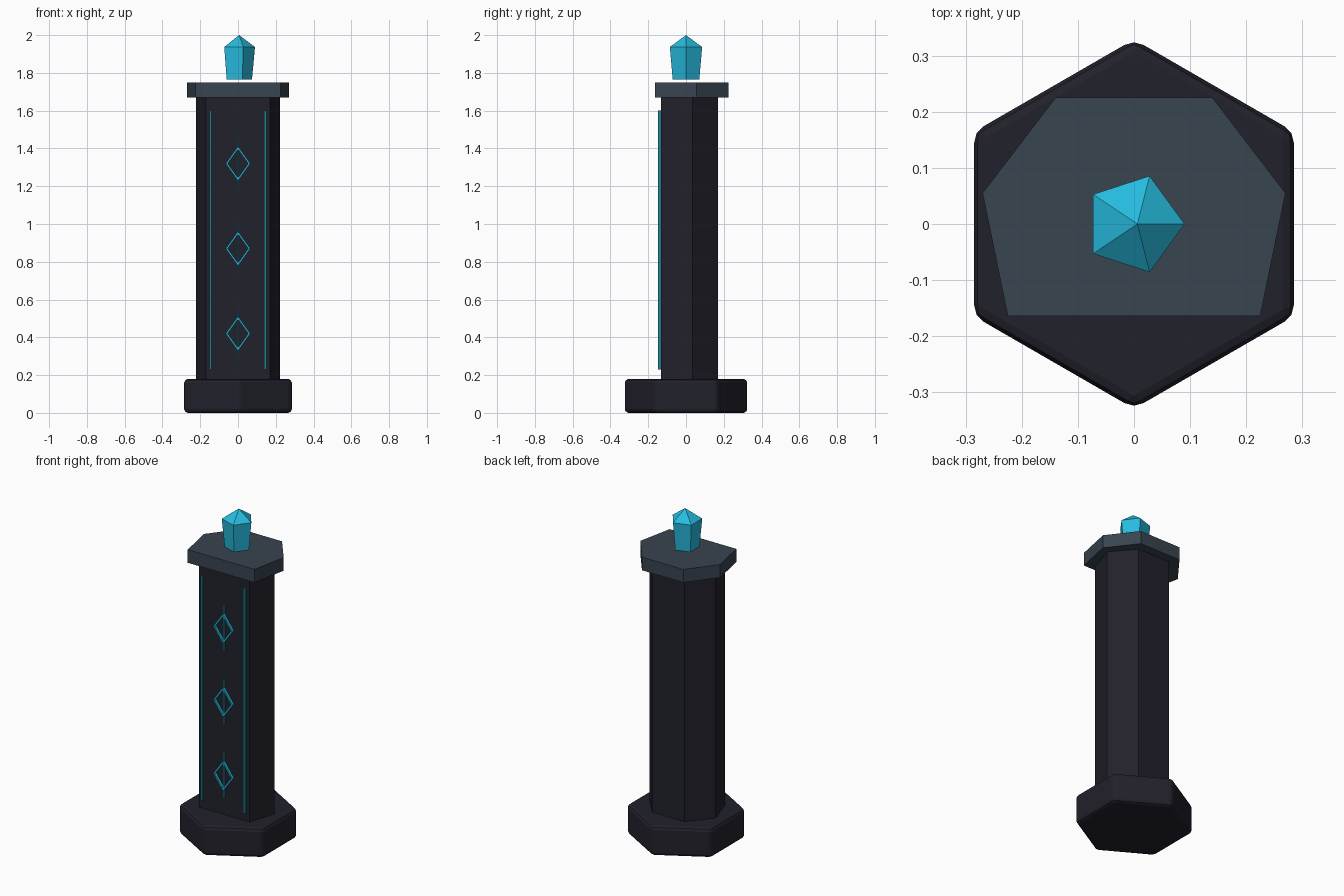
import bpy, bmesh, math
from mathutils import Matrix

if "Cube" in bpy.data.objects:
    bpy.data.objects.remove(bpy.data.objects["Cube"])


def material(name, rgb):
    m = bpy.data.materials.new(name)
    m.diffuse_color = (*rgb, 1)
    m.use_nodes = True
    m.node_tree.nodes["Principled BSDF"].inputs["Base Color"].default_value = m.diffuse_color
    return m


STONE = material("dark stone", (0.0155, 0.0150, 0.0245))
SLATE = material("slate", (0.040, 0.058, 0.080))
CYAN = material("bright cyan", (0.02, 0.50, 0.74))
TEAL = material("deep teal", (0.012, 0.23, 0.30))


def finish(name, bm, mat):
    bmesh.ops.recalc_face_normals(bm, faces=bm.faces)
    me = bpy.data.meshes.new(name)
    bm.to_mesh(me)
    bm.free()
    me.materials.append(mat)
    ob = bpy.data.objects.new(name, me)
    bpy.context.collection.objects.link(ob)
    return ob


def loft(name, rings, mat, apex=None):
    """Skin a stack of equal rings; close with caps or a pointed apex."""
    bm = bmesh.new()
    rows = [[bm.verts.new(p) for p in ring] for ring in rings]
    n = len(rows[0])
    for lo, hi in zip(rows, rows[1:]):
        for i in range(n):
            j = (i + 1) % n
            bm.faces.new((lo[i], lo[j], hi[j], hi[i]))
    bm.faces.new(rows[0][::-1])
    if apex:
        tip = bm.verts.new(apex)
        for i in range(n):
            bm.faces.new((rows[-1][i], rows[-1][(i + 1) % n], tip))
    else:
        bm.faces.new(rows[-1])
    return finish(name, bm, mat)


def regular(n, r, z, start=0.0):
    return [(r * math.cos(start + math.tau * i / n),
             r * math.sin(start + math.tau * i / n), z) for i in range(n)]


def mirrored(half, z):
    """Symmetric outline from its right half, listed front to back."""
    return [(x, y, z) for x, y in half] + [(-x, y, z) for x, y in reversed(half)]


def add_bar(bm, x, z, width, length, angle=0.0, front=-0.147, back=-0.128):
    """Thin bar lying on the front face, turned about y."""
    bmesh.ops.create_cube(bm, size=1, matrix=(
        Matrix.Translation((x, (front + back) / 2, z))
        @ Matrix.Rotation(angle, 4, 'Y')
        @ Matrix.Diagonal((width, back - front, length, 1))))


# hexagonal foot with rounded edges
base = loft("base", [regular(6, 0.329, z, math.pi / 6) for z in (0, 0.18)], STONE)
bev = base.modifiers.new("bevel", 'BEVEL')
bev.width = 0.02
bev.segments = 2

# irregular six-sided shaft and its cap slab
shaft_half = [(0.17, -0.132), (0.223, 0.035), (0.11, 0.17)]
loft("shaft", [mirrored(shaft_half, z) for z in (0.17, 1.68)], STONE)
cap_half = [(0.225, -0.164), (0.27, 0.055), (0.14, 0.225)]
loft("cap", [mirrored(cap_half, z) for z in (1.67, 1.75)], SLATE)

# floating five-sided crystal
loft("crystal", [regular(5, 0.074, 1.765), regular(5, 0.09, 1.937)], CYAN,
     apex=(0.006, 0, 2.0))

# long edge strips on the front
bm = bmesh.new()
for x in (-0.146, 0.144):
    add_bar(bm, x, 0.915, 0.012, 1.37)
finish("edge_strips", bm, TEAL)

# three diamond runes, each with a vertical stroke
W, H = 0.060, 0.084
for k, zc in enumerate((0.42, 0.87, 1.32)):
    bm = bmesh.new()
    for sx in (-1, 1):
        for sz in (-1, 1):
            add_bar(bm, sx * W / 2, zc + sz * H / 2, 0.009, math.hypot(W, H),
                    -sx * sz * math.atan2(W, H), front=-0.146)
    add_bar(bm, 0, zc, 0.006, 0.275, front=-0.141)
    finish(f"rune_{k + 1}", bm, CYAN)
